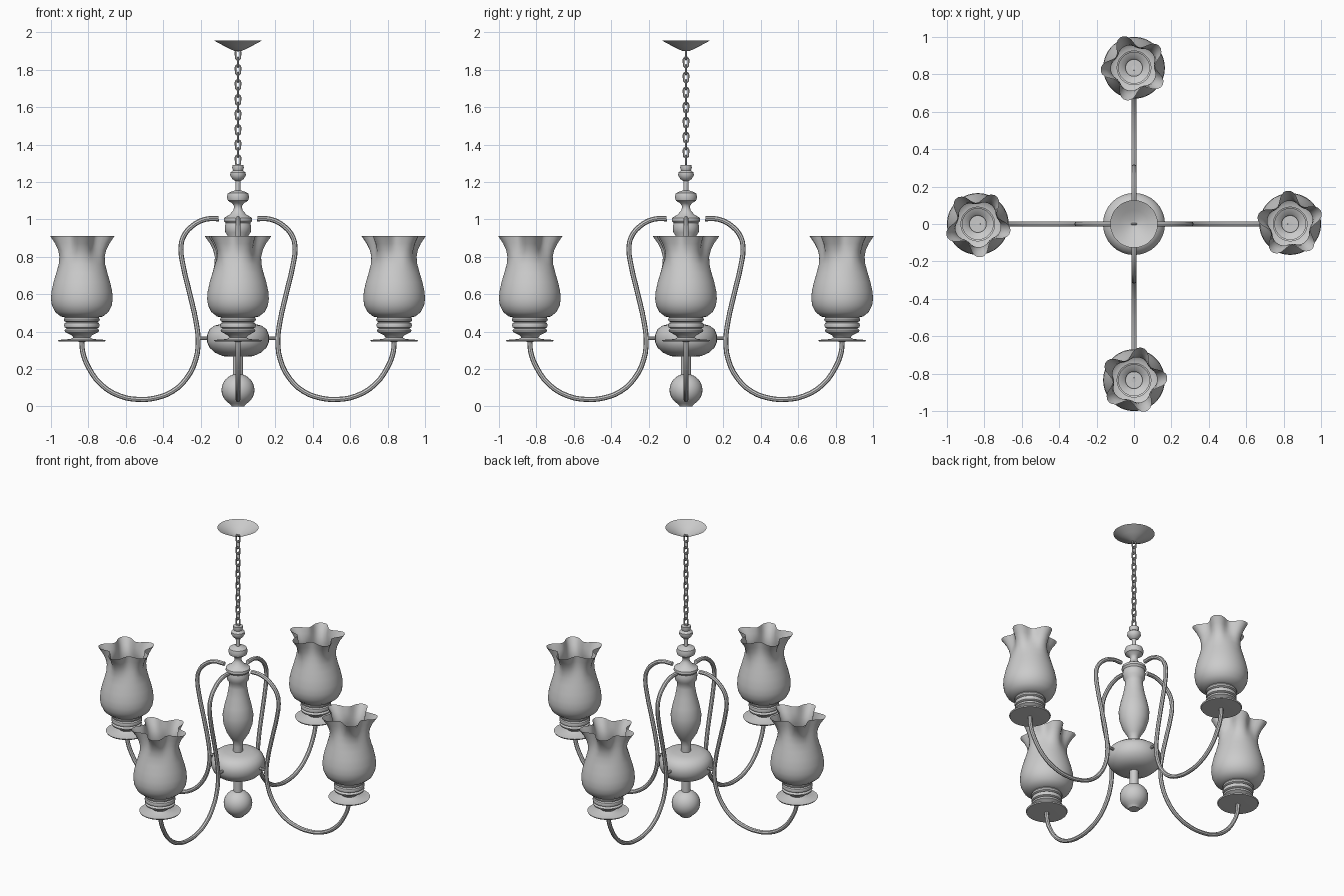
import bpy, bmesh
from math import sin, cos, pi, radians
from mathutils import Matrix, Vector

if "Cube" in bpy.data.objects:
    bpy.data.objects.remove(bpy.data.objects["Cube"])


def smooth(ob, angle=40):
    bpy.ops.object.select_all(action='DESELECT')
    bpy.context.view_layer.objects.active = ob
    ob.select_set(True)
    bpy.ops.object.shade_smooth_by_angle(angle=radians(angle))


def lathe(name, profile, segs=32, shape=None):
    """Revolve (radius, z) pairs around z; shape(r, z, a) may alter the radius."""
    bm = bmesh.new()
    rings = []
    for r, z in profile:
        ring = []
        for i in range(segs):
            a = 2 * pi * i / segs
            rr = shape(r, z, a) if shape else r
            ring.append(bm.verts.new((rr * cos(a), rr * sin(a), z)))
        rings.append(ring)
    for lo, hi in zip(rings, rings[1:]):
        for i in range(segs):
            j = (i + 1) % segs
            bm.faces.new((lo[i], lo[j], hi[j], hi[i]))
    bmesh.ops.remove_doubles(bm, verts=bm.verts, dist=1e-5)
    me = bpy.data.meshes.new(name)
    bm.to_mesh(me)
    bm.free()
    ob = bpy.data.objects.new(name, me)
    bpy.context.collection.objects.link(ob)
    smooth(ob)
    return ob


def tube(name, pts, radius, cyclic=False, kind='BEZIER', res=3):
    """Round tube along a path, turned into a mesh."""
    cu = bpy.data.curves.new(name, 'CURVE')
    cu.dimensions = '3D'
    cu.bevel_depth = radius
    cu.bevel_resolution = 2
    cu.use_fill_caps = not cyclic
    sp = cu.splines.new(kind)
    if kind == 'BEZIER':
        sp.bezier_points.add(len(pts) - 1)
        for bp, p in zip(sp.bezier_points, pts):
            bp.co = p
            bp.handle_left_type = bp.handle_right_type = 'AUTO'
    else:
        sp.points.add(len(pts) - 1)
        for q, p in zip(sp.points, pts):
            q.co = (*p, 1)
    sp.resolution_u = res
    sp.use_cyclic_u = cyclic
    ob = bpy.data.objects.new(name, cu)
    bpy.context.collection.objects.link(ob)
    bpy.ops.object.select_all(action='DESELECT')
    bpy.context.view_layer.objects.active = ob
    ob.select_set(True)
    bpy.ops.object.convert(target='MESH')
    ob = bpy.context.view_layer.objects.active
    smooth(ob)
    return ob


def copy_around(ob, name, n=4):
    """Repeat an object around the z axis."""
    for k in range(1, n):
        c = bpy.data.objects.new(f"{name}_{k + 1}", ob.data)
        bpy.context.collection.objects.link(c)
        c.matrix_world = Matrix.Rotation(2 * pi * k / n, 4, 'Z') @ ob.matrix_basis


# Ceiling canopy: open shallow cone
lathe("ceiling_canopy", [(0, 1.898), (.02, 1.9), (.075, 1.927), (.127, 1.955)])

# Chain of alternating oval links
for k in range(15):
    zc = 1.317 + k * .0402
    pts = []
    for i in range(16):
        a = 2 * pi * i / 16
        u = .0135 * cos(a)
        z = zc + .0135 * sin(a) + (.013 if sin(a) >= 0 else -.013)
        pts.append((u, 0, z) if k % 2 == 0 else (0, u, z))
    tube(f"chain_link_{k + 1}", pts, .0045, True, 'POLY')

# Turned finials and vase-shaped column
lathe("column", [
    (0, 1.29), (.03, 1.29), (.031, 1.275), (.026, 1.262), (.041, 1.25), (.042, 1.235),
    (.03, 1.215), (.014, 1.205), (.013, 1.155), (.03, 1.15), (.054, 1.14), (.06, 1.12),
    (.054, 1.1), (.03, 1.085), (.021, 1.07), (.024, 1.05), (.045, 1.025), (.074, 1.008),
    (.076, .992), (.066, .98), (.07, .962), (.068, .93), (.056, .915), (.056, .88),
    (.066, .82), (.083, .755), (.095, .69), (.09, .63), (.07, .57), (.046, .53),
    (.033, .51), (.03, .48), (.03, .43)])

# Central bowl
lathe("hub_bowl", [
    (0, .442), (.085, .442), (.125, .432), (.153, .412), (.166, .38), (.166, .345),
    (.153, .315), (.125, .288), (.08, .268), (0, .267)])

# Bottom stem and ball
lathe("bottom_stem", [(.027, .28), (.027, .16)], 24)
lathe("bottom_ball", [(0, .172)] + [
    (.088 * sin(radians(d)), .088 + .086 * cos(radians(d))) for d in range(15, 150, 12)]
    + [(.036, .004), (.034, 0), (0, 0)])

# Curved arms
arm_path = [
    (.103, 1.003), (.175, 1.0), (.25, .96), (.295, .9), (.305, .84), (.295, .76),
    (.255, .59), (.224, .45), (.213, .35), (.226, .25), (.275, .15), (.35, .08),
    (.44, .045), (.53, .037), (.63, .055), (.73, .115), (.8, .21), (.83, .29), (.835, .35)]
arm = tube("arm_1", [(x, 0, z) for x, z in arm_path], .0135)
copy_around(arm, "arm")

# Short pegs joining bowl and arms
peg = tube("arm_peg_1", [(.14, 0, .365), (.213, 0, .365)], .009, kind='POLY')
copy_around(peg, "arm_peg")


# Lamp: dish, ringed holder and glass shade with a five-lobed rim
def petal(r, z, a):
    t = max(0, (z - .74) / .17)
    w = cos(5 * (a - radians(22)))
    return r + .033 * t ** 1.6 * (1.35 * w / (1 + .35 * abs(w)))


shade = lathe("lamp_shade_1", [
    (0, .345), (.124, .348), (.128, .355), (.06, .36), (.045, .368), (.055, .38),
    (.08, .393), (.09, .398), (.093, .408), (.082, .417), (.092, .422), (.095, .434),
    (.092, .445), (.082, .45), (.094, .456), (.096, .466), (.09, .476), (.112, .48),
    (.143, .505), (.16, .54), (.165, .575), (.162, .615), (.151, .665), (.136, .715),
    (.124, .76), (.118, .8), (.12, .835), (.129, .87), (.146, .91)], 60, petal)
shade.location = (.835, 0, 0)
copy_around(shade, "lamp_shade")
